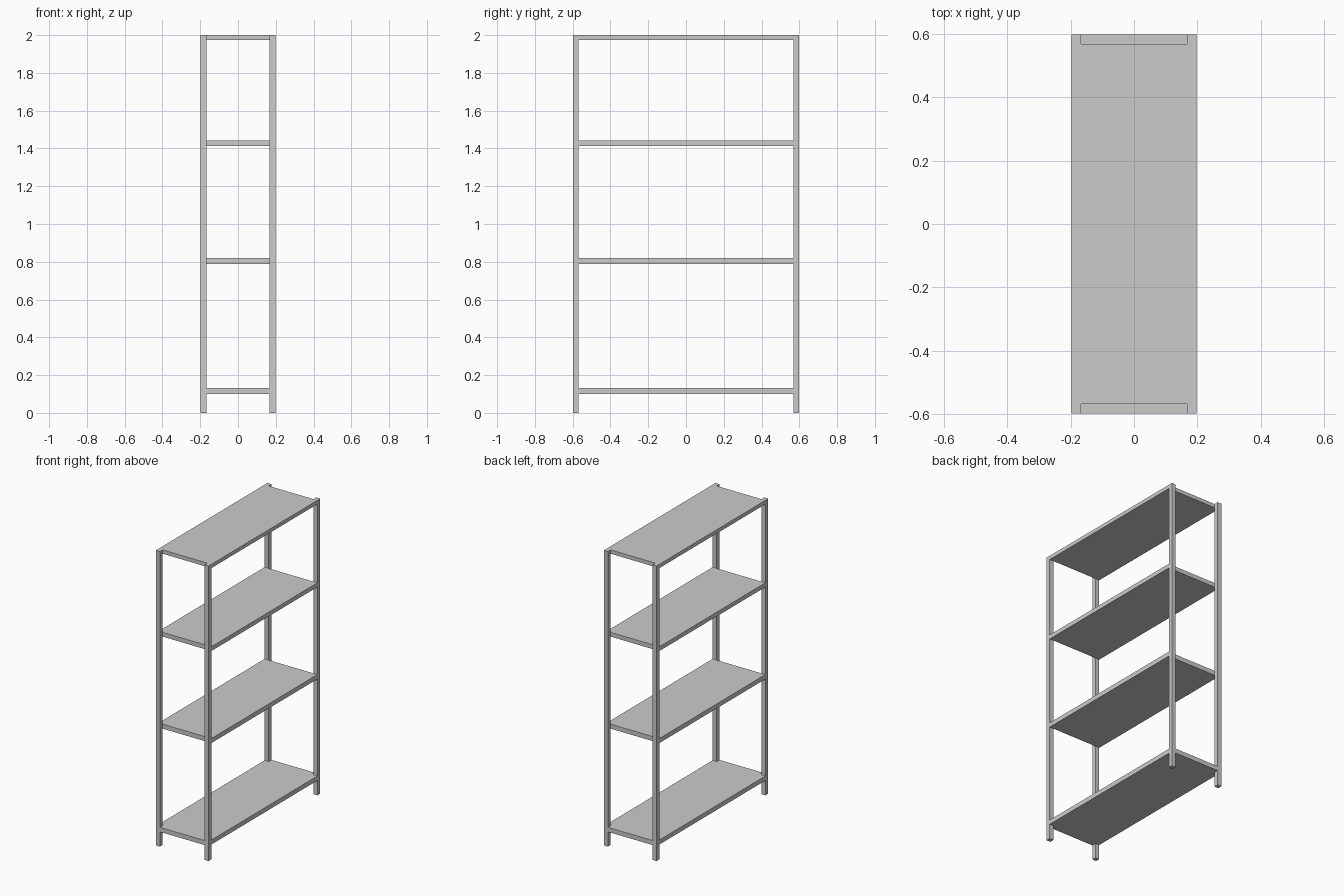
import bpy

cube = bpy.data.objects.get("Cube")
if cube:
    bpy.data.objects.remove(cube, do_unlink=True)

# Single grey metal finish
metal = bpy.data.materials.new("grey_metal")
metal.use_nodes = True
grey = (0.6, 0.6, 0.6, 1)
metal.diffuse_color = grey
metal.node_tree.nodes["Principled BSDF"].inputs["Base Color"].default_value = grey


def box(name, low, high):
    """Axis-aligned box between two corners."""
    centre = [(a + b) / 2 for a, b in zip(low, high)]
    bpy.ops.mesh.primitive_cube_add(size=1, location=centre)
    obj = bpy.context.object
    obj.name = obj.data.name = name
    for vert in obj.data.vertices:
        for axis in range(3):
            vert.co[axis] *= high[axis] - low[axis]
    obj.data.materials.append(metal)
    return obj


HALF_X, HALF_Y, HEIGHT, POST = 0.198, 0.598, 2.0, 0.03
INNER_X, INNER_Y = HALF_X - POST, HALF_Y - POST

# Corner posts
for side, sx in (("left", 1), ("right", -1)):
    for end, sy in (("front", -1), ("back", 1)):
        xs = sorted((sx * INNER_X, sx * HALF_X))
        ys = sorted((sy * INNER_Y, sy * HALF_Y))
        box(f"{end}_{side}_post", (xs[0], ys[0], 0), (xs[1], ys[1], HEIGHT))

# Shelves held between the front and back posts
levels = {
    "bottom": (0.10, 0.131),
    "lower": (0.788, 0.819),
    "upper": (1.412, 1.441),
    "top": (1.974, HEIGHT),
}
for name, (z0, z1) in levels.items():
    box(f"{name}_shelf", (-HALF_X, -INNER_Y, z0), (HALF_X, INNER_Y, z1))

# End rails that fill the bottom shelf out to the post faces
z0, z1 = levels["bottom"]
box("front_bottom_rail", (-INNER_X, -HALF_Y, z0), (INNER_X, -INNER_Y, z1))
box("back_bottom_rail", (-INNER_X, INNER_Y, z0), (INNER_X, HALF_Y, z1))
